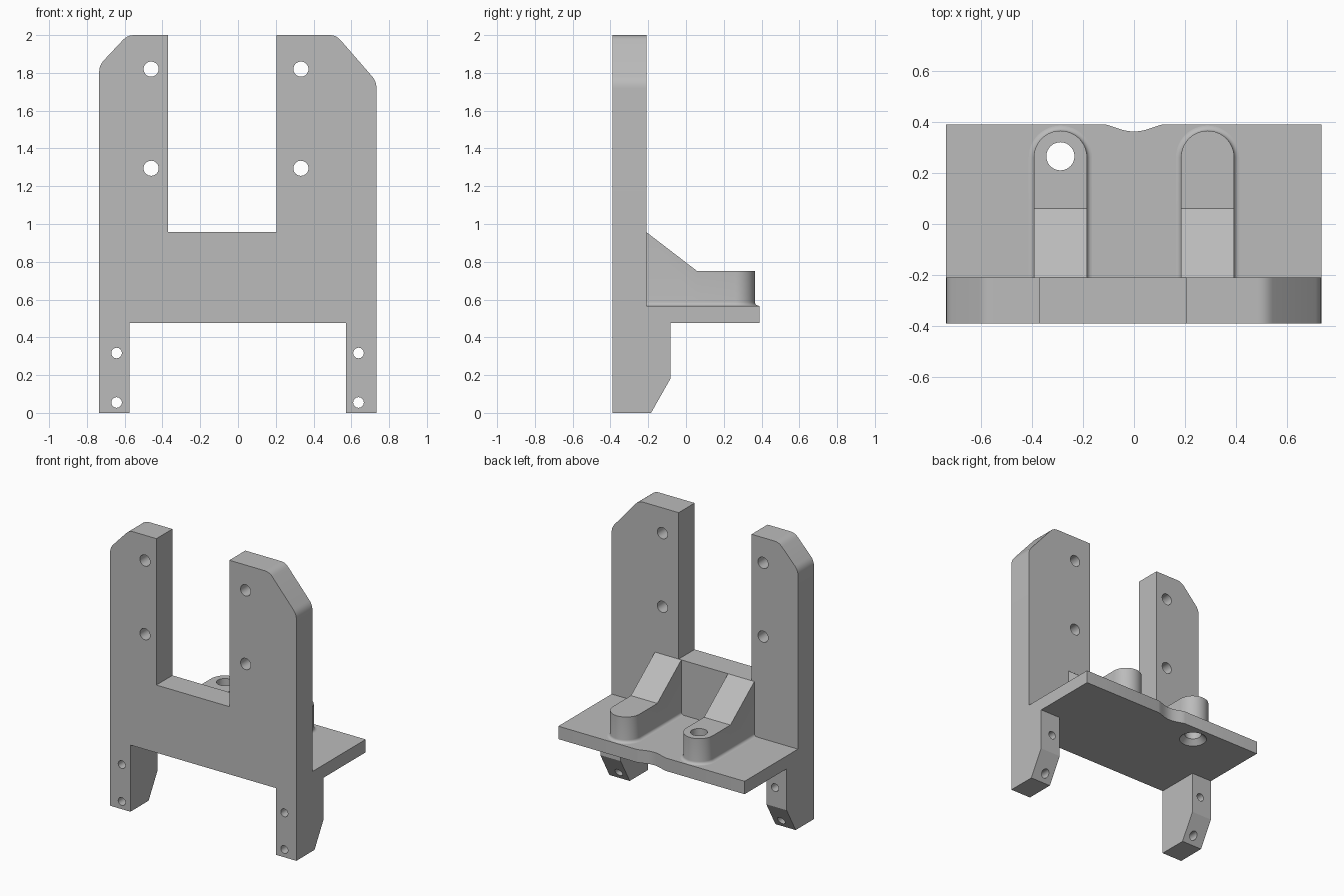
import bpy, bmesh, math
from mathutils import Vector

cube = bpy.data.objects.get("Cube")
if cube:
    bpy.data.objects.remove(cube, do_unlink=True)

grey = bpy.data.materials.new("matte_grey")
grey.use_nodes = True
grey.diffuse_color = (0.5, 0.5, 0.5, 1)
grey.node_tree.nodes["Principled BSDF"].inputs["Base Color"].default_value = (0.5, 0.5, 0.5, 1)

FRONT, PLATE_BACK, BACK = -0.39, -0.21, 0.39
LEFT, RIGHT = 0.733, -0.735
SHELF_BOTTOM, SHELF_TOP, WEB_TOP = 0.475, 0.567, 0.957


def make_object(name, bm):
    bmesh.ops.recalc_face_normals(bm, faces=bm.faces)
    mesh = bpy.data.meshes.new(name)
    bm.to_mesh(mesh)
    bm.free()
    mesh.materials.append(grey)
    obj = bpy.data.objects.new(name, mesh)
    bpy.context.collection.objects.link(obj)
    return obj


def loft(name, rings):
    """Skin a stack of equal rings and cap both ends."""
    bm = bmesh.new()
    loops = [[bm.verts.new(p) for p in ring] for ring in rings]
    n = len(loops[0])
    for a, b in zip(loops, loops[1:]):
        for i in range(n):
            j = (i + 1) % n
            bm.faces.new((a[i], a[j], b[j], b[i]))
    bm.faces.new(loops[0])
    bm.faces.new(loops[-1])
    return make_object(name, bm)


def prism(name, outline, axis, lo, hi):
    """Extrude a 2D outline along x, y or z."""
    def place(p, d):
        c = list(p)
        c.insert("xyz".index(axis), d)
        return tuple(c)
    return loft(name, [[place(p, d) for p in outline] for d in (lo, hi)])


def circle(cx, cy, r, n=32):
    return [(cx + r * math.cos(2 * math.pi * i / n),
             cy + r * math.sin(2 * math.pi * i / n)) for i in range(n)]


def rounded(corners, radius=0.035, steps=5):
    """Replace corners flagged True by a short curve."""
    out = []
    for i, (x, y, soft) in enumerate(corners):
        p = Vector((x, y))
        if not soft:
            out.append((x, y))
            continue
        a, b = (p + (Vector(corners[k % len(corners)][:2]) - p).normalized() * radius
                for k in (i - 1, i + 1))
        for s in range(steps + 1):
            t = s / steps
            out.append(tuple(a * (1 - t) ** 2 + p * 2 * t * (1 - t) + b * t ** 2))
    return out


def boolean(target, tool, operation):
    mod = target.modifiers.new(operation.lower(), 'BOOLEAN')
    mod.operation, mod.object, mod.solver = operation, tool, 'EXACT'
    bpy.context.view_layer.objects.active = target
    bpy.ops.object.modifier_apply(modifier=mod.name)


def discard(obj):
    bpy.data.objects.remove(obj, do_unlink=True)


# Upright plate with two uneven posts
plate_outline = rounded([
    (RIGHT, SHELF_BOTTOM, False), (LEFT, SHELF_BOTTOM, False),
    (LEFT, 1.755, True), (0.52, 2.0, True), (0.205, 2.0, False),
    (0.205, WEB_TOP, False), (-0.37, WEB_TOP, False), (-0.37, 2.0, False),
    (-0.585, 2.0, True), (RIGHT, 1.84, True)])
frame = prism("bracket_frame", plate_outline, "y", FRONT, PLATE_BACK)

# Shelf with a shallow notch in its back edge
notch = 0.115
shelf_outline = [(RIGHT, FRONT), (LEFT, FRONT), (LEFT, BACK)]
for i in range(17):
    x = notch * (1 - i / 8)
    dip = max(0, math.cos(math.pi * x / (2 * notch))) ** 1.3
    shelf_outline.append((x, BACK - 0.028 * dip))
shelf_outline.append((RIGHT, BACK))
shelf = prism("shelf", shelf_outline, "z", SHELF_BOTTOM, SHELF_TOP)
boolean(frame, shelf, 'UNION')
discard(shelf)

# Feet, bevelled at the back of the tip
foot_outline = [(FRONT, 0), (-0.185, 0), (-0.083, 0.18),
                (-0.083, SHELF_BOTTOM + 0.03), (FRONT, SHELF_BOTTOM + 0.03)]
for lo, hi in ((RIGHT, -0.575), (0.573, LEFT)):
    foot = prism("foot", foot_outline, "x", lo, hi)
    boolean(frame, foot, 'UNION')
    discard(foot)

# Ribs: sloped at the plate, round at the free end, flared at the base
RIB_Y, RIB_R, CREASE_Y, RIB_TOP, FLARE = 0.261, 0.104, 0.06, 0.75, 0.02


def rib_ring(cx, r, height):
    pts = [(-r, PLATE_BACK), (-r, CREASE_Y)]
    pts += [(-r * math.cos(math.pi * i / 24), RIB_Y + r * math.sin(math.pi * i / 24))
            for i in range(25)]
    pts += [(r, CREASE_Y), (r, PLATE_BACK)]
    return [(cx + x, y, height(y)) for x, y in pts]


def rib_top(y):
    t = max(0, (CREASE_Y - y) / (CREASE_Y - PLATE_BACK))
    return RIB_TOP + t * (WEB_TOP - RIB_TOP)


def make_rib(name, cx):
    rings = []
    for i in range(6):
        a = math.pi / 2 * i / 5
        z = SHELF_TOP + FLARE * (1 - math.cos(a))
        rings.append(rib_ring(cx, RIB_R + FLARE * (1 - math.sin(a)), lambda y, z=z: z))
    rings.append(rib_ring(cx, RIB_R, rib_top))
    rib = loft(name, rings)
    # Split the bent cap along the crease so both halves are flat
    bm = bmesh.new()
    bm.from_mesh(rib.data)
    cap = max((f for f in bm.faces if len(f.verts) > 4), key=lambda f: f.calc_center_median().z)
    ends = [v for v in cap.verts if abs(v.co.y - CREASE_Y) < 0.001]
    bmesh.utils.face_split(cap, ends[0], ends[1])
    bmesh.ops.recalc_face_normals(bm, faces=bm.faces)
    bm.to_mesh(rib.data)
    bm.free()
    return rib


right_rib = make_rib("right_rib", -0.288)
left_rib = make_rib("left_rib", 0.288)

# Bolt holes through posts and feet
for x, z, r in [(x, z, 0.04) for x in (-0.46, 0.333) for z in (1.295, 1.82)] + \
               [(x, z, 0.028) for x in (-0.643, 0.638) for z in (0.055, 0.317)]:
    drill = prism("drill", circle(x, z, r), "y", -0.6, 0.1)
    boolean(frame, drill, 'DIFFERENCE')
    discard(drill)

# Countersunk hole through the right rib and shelf
rings = [[(x, y, z) for x, y in circle(-0.288, 0.265, r, 40)]
         for z, r in ((SHELF_BOTTOM - 0.02, 0.11), (SHELF_BOTTOM + 0.035, 0.055), (0.9, 0.055))]
countersink = loft("countersink", rings)
boolean(frame, countersink, 'DIFFERENCE')
boolean(right_rib, countersink, 'DIFFERENCE')
discard(countersink)

# Smooth curves, sharp edges
for obj in (frame, right_rib, left_rib):
    bpy.ops.object.select_all(action='DESELECT')
    obj.select_set(True)
    bpy.context.view_layer.objects.active = obj
    bpy.ops.object.shade_smooth_by_angle(angle=math.radians(28))
